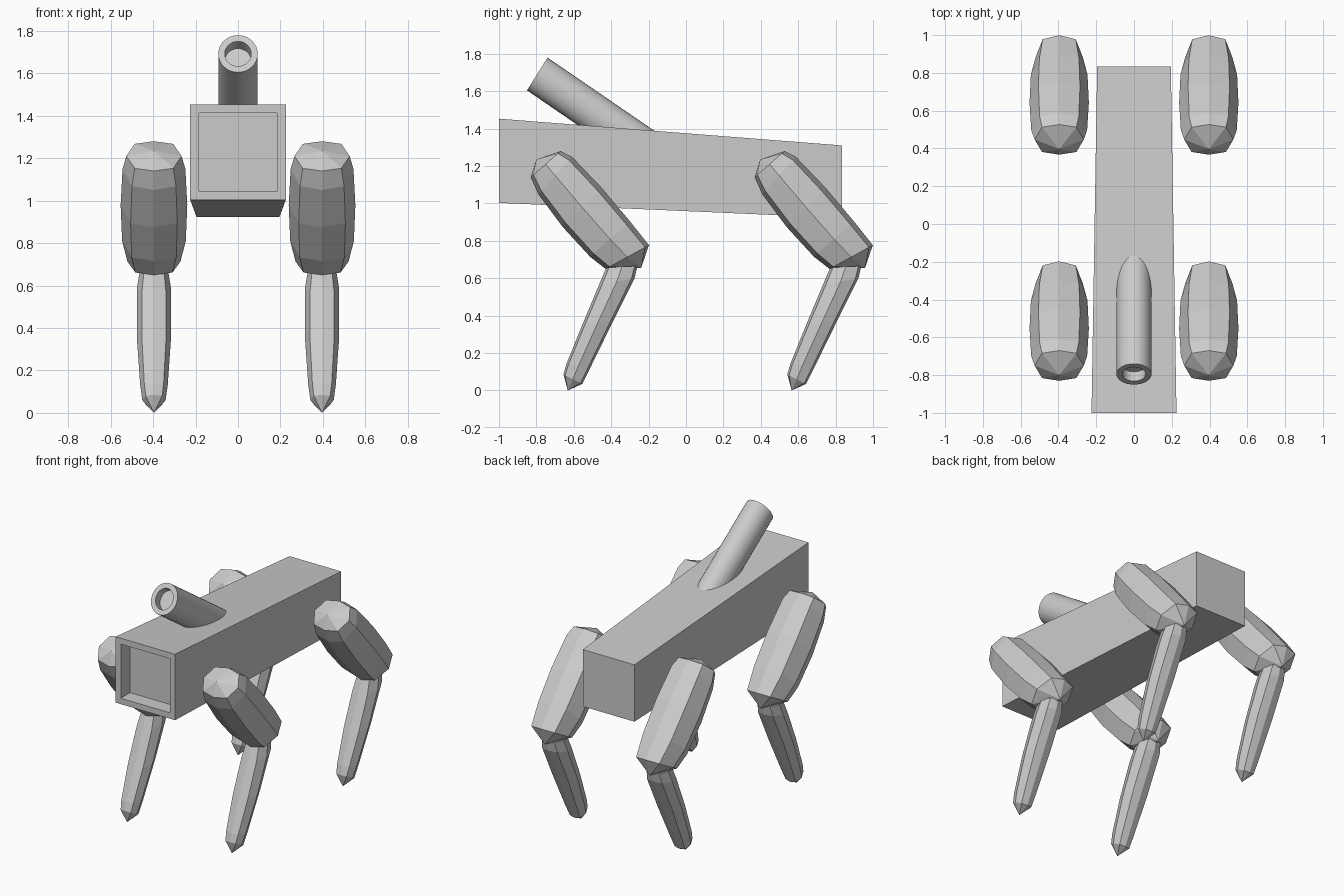
import bpy, bmesh, math
from mathutils import Vector

if "Cube" in bpy.data.objects:
    bpy.data.objects.remove(bpy.data.objects["Cube"])


def finish(name, bm):
    bmesh.ops.recalc_face_normals(bm, faces=bm.faces)
    mesh = bpy.data.meshes.new(name)
    bm.to_mesh(mesh)
    bm.free()
    obj = bpy.data.objects.new(name, mesh)
    bpy.context.collection.objects.link(obj)
    return obj


def loft(name, rings, start_tip=None, end_tip=None):
    """Skin a list of equal point rings; close ends with a tip fan or a flat cap."""
    bm = bmesh.new()
    loops = [[bm.verts.new(p) for p in ring] for ring in rings]
    n = len(loops[0])
    for a, b in zip(loops, loops[1:]):
        for i in range(n):
            j = (i + 1) % n
            bm.faces.new((a[i], a[j], b[j], b[i]))
    for loop, tip in ((loops[0], start_tip), (loops[-1], end_tip)):
        if tip:
            t = bm.verts.new(tip)
            for i in range(n):
                bm.faces.new((loop[i], loop[(i + 1) % n], t))
        else:
            bm.faces.new(loop)
    return finish(name, bm)


# Eight-sided limb section: (across, front-to-back)
SECTION = [(0, 1), (.7, .82), (1, 0), (.7, -.82),
           (0, -1), (-.7, -.82), (-1, 0), (-.7, .82)]
LEG_X = 0.396


def limb(name, spans, top_tip, low_tip, dy):
    """spans: front y, z, back y, z, half width for each ring."""
    rings = []
    for fy, fz, by, bz, w in spans:
        mid = Vector((LEG_X, (fy + by) / 2 + dy, (fz + bz) / 2))
        half = Vector((0, (by - fy) / 2, (bz - fz) / 2))
        rings.append([mid + Vector((w * u, 0, 0)) + half * v for u, v in SECTION])
    tips = [t and (LEG_X, t[0] + dy, t[1]) for t in (top_tip, low_tip)]
    obj = loft(name, rings, *tips)
    obj.modifiers.new("Mirror", 'MIRROR')


# Tapered body with a recessed front panel
bm = bmesh.new()
bmesh.ops.create_cube(bm, size=2)
for v in bm.verts:
    front = v.co.y < 0
    top = v.co.z > 0
    v.co = (v.co.x * (.225 if front else .195),
            -1.0 if front else .835,
            (1.453 if top else 1.003) if front else (1.31 if top else .922))
face = min(bm.faces, key=lambda f: f.calc_center_median().y)
bmesh.ops.inset_region(bm, faces=[face], thickness=.057)
bmesh.ops.inset_region(bm, faces=[face], thickness=0, depth=-.1)
finish("body", bm)

# Angled tube with a shallow bore
mouth = Vector((0, -.795, 1.692))
along = Vector((0, .825, -.565))
side, up = Vector((.093, 0, 0)), Vector((0, .055, .0875))


def tube_ring(dist, r):
    return [mouth + along * dist + (side * math.cos(a) + up * math.sin(a)) * r
            for a in (math.tau * i / 32 for i in range(32))]


tube = loft("top_tube", [tube_ring(.85, 1), tube_ring(0, 1),
                         tube_ring(0, .67), tube_ring(.06, .67)])
bpy.context.view_layer.objects.active = tube
tube.select_set(True)
bpy.ops.object.shade_smooth_by_angle(angle=math.radians(35))

# Thigh and shin pairs, front and rear
THIGH = [(-.83, 1.14, -.67, 1.28, .13),
         (-.79, 1.05, -.61, 1.25, .148),
         (-.66, .875, -.45, 1.083, .157),
         (-.513, .715, -.30, .905, .15),
         (-.43, .65, -.198, .777, .125)]
SHIN = [(-.425, .66, -.26, .665, .068),
        (-.465, .565, -.275, .60, .081),
        (-.555, .35, -.39, .37, .081),
        (-.64, .14, -.51, .125, .065),
        (-.655, .085, -.555, .035, .055)]
for label, dy in (("front", 0), ("rear", 1.197)):
    limb(label + "_upper_legs", THIGH, (-.80, 1.235), (-.24, .655), dy)
    limb(label + "_lower_legs", SHIN, None, (-.632, 0), dy)
